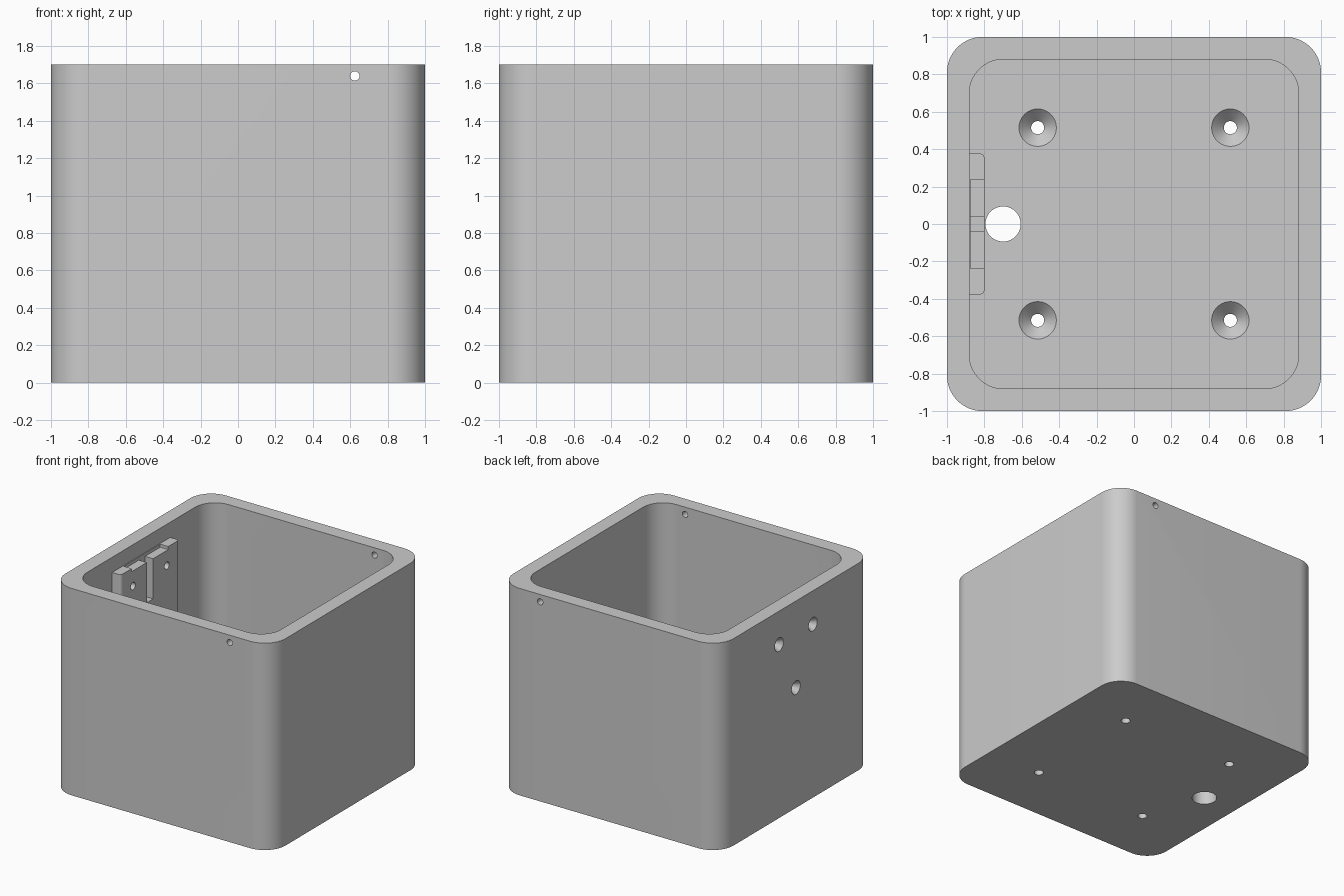
import bpy, bmesh, math
from mathutils import Matrix, Vector

if "Cube" in bpy.data.objects:
    bpy.data.objects.remove(bpy.data.objects["Cube"], do_unlink=True)

grey = bpy.data.materials.new("plain grey")
grey.use_nodes = True
colour = (0.6, 0.6, 0.6, 1)
grey.diffuse_color = colour
grey.node_tree.nodes["Principled BSDF"].inputs["Base Color"].default_value = colour

HEIGHT, FLOOR, INNER = 1.7, 0.12, 0.88


def make(name, bm):
    bmesh.ops.recalc_face_normals(bm, faces=bm.faces)
    mesh = bpy.data.meshes.new(name)
    bm.to_mesh(mesh)
    bm.free()
    obj = bpy.data.objects.new(name, mesh)
    mesh.materials.append(grey)
    bpy.context.collection.objects.link(obj)
    return obj


def rounded_prism(name, x0, x1, y0, y1, z0, z1, radii, steps=16):
    """Upright prism; radii for corners (+x+y, -x+y, -x-y, +x-y)."""
    bm = bmesh.new()
    corners = [(x1, y1, -1, -1), (x0, y1, 1, -1), (x0, y0, 1, 1), (x1, y0, -1, 1)]
    ring = []
    for i, ((x, y, sx, sy), r) in enumerate(zip(corners, radii)):
        for k in range(steps + 1 if r else 1):
            a = (i + k / steps) * math.pi / 2
            p = (x + sx * r + r * math.cos(a), y + sy * r + r * math.sin(a), z0) if r else (x, y, z0)
            ring.append(bm.verts.new(p))
    face = bm.faces.new(ring)
    top = bmesh.ops.extrude_face_region(bm, geom=[face])["geom"]
    bmesh.ops.translate(bm, vec=(0, 0, z1 - z0),
                        verts=[v for v in top if isinstance(v, bmesh.types.BMVert)])
    return make(name, bm)


def drill(start, end, r0, r1=None):
    """Cylinder or cone cutter between two points."""
    start, end = Vector(start), Vector(end)
    axis = end - start
    bm = bmesh.new()
    turn = axis.to_track_quat('Z', 'Y').to_matrix().to_4x4()
    bmesh.ops.create_cone(bm, cap_ends=True, segments=40, radius1=r0,
                          radius2=r0 if r1 is None else r1, depth=axis.length,
                          matrix=Matrix.Translation((start + end) / 2) @ turn)
    return make("cutter", bm)


def cut(obj, cutters):
    """Apply each cutter to the object."""
    for c in cutters:
        mod = obj.modifiers.new("cut", 'BOOLEAN')
        mod.operation, mod.solver, mod.object = 'DIFFERENCE', 'EXACT', c
        bpy.context.view_layer.update()
        baked = bpy.data.meshes.new_from_object(
            obj.evaluated_get(bpy.context.evaluated_depsgraph_get()))
        obj.modifiers.clear()
        obj.data = baked


# Open box
box = rounded_prism("box_shell", -1, 1, -1, 1, 0, HEIGHT, [0.19] * 4)
box_cuts = [rounded_prism("cutter", -INNER, INNER, -INNER, INNER, FLOOR, HEIGHT + 0.2, [0.18] * 4)]

# Countersunk floor holes and the cable hole
for sx in (-1, 1):
    for sy in (-1, 1):
        x, y = 0.515 * sx, 0.515 * sy
        box_cuts.append(drill((x, y, -0.1), (x, y, FLOOR + 0.05), 0.035))
        box_cuts.append(drill((x, y, FLOOR - 0.065), (x, y, FLOOR + 0.01), 0.035, 0.11))
box_cuts.append(drill((-0.7, 0, -0.1), (-0.7, 0, FLOOR + 0.1), 0.094))

# Pin hole through the front and back walls
box_cuts.append(drill((0.625, -1.2, 1.64), (0.625, 1.2, 1.64), 0.025))

# Countersunk mounting holes through the side wall and plate
mount_cuts = []
for y, z in ((-0.22, 1.425), (0.22, 1.425), (0, 0.988)):
    mount_cuts.append(drill((-1.1, y, z), (-0.7, y, z), 0.03))
    box_cuts.append(drill((-1.01, y, z), (-0.96, y, z), 0.062, 0.03))

# Mounting plate with a notched top and a centre slot
plate = rounded_prism("mounting_plate", -INNER - 0.01, -0.8, -0.377, 0.377,
                      0.845, 1.575, [0.025, 0, 0, 0.025], 6)
plate_cuts = [
    rounded_prism("cutter", -0.873, -0.7, -0.237, 0.237, 1.55, 1.8, [0] * 4),
    rounded_prism("cutter", -0.873, -0.7, -0.04, 0.04, 1.22, 1.85, [0] * 4),
]

cut(box, box_cuts + mount_cuts)
cut(plate, plate_cuts + mount_cuts)
for c in box_cuts + plate_cuts + mount_cuts:
    bpy.data.objects.remove(c, do_unlink=True)

# Smooth curved faces, keep edges sharp
bpy.ops.object.select_all(action='DESELECT')
for obj in (box, plate):
    obj.select_set(True)
bpy.context.view_layer.objects.active = box
bpy.ops.object.shade_smooth_by_angle(angle=math.radians(30))
